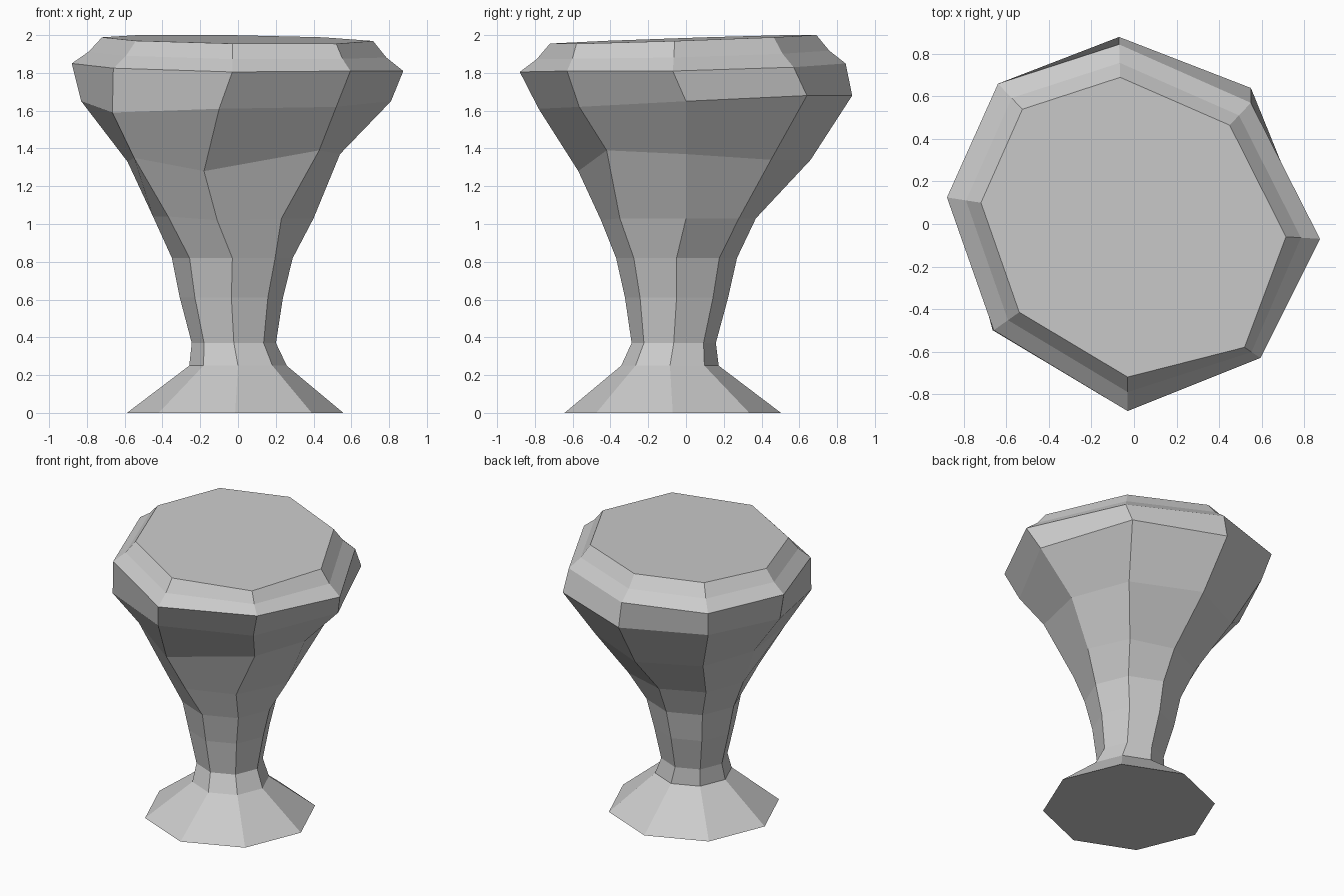
import bpy, bmesh
from math import cos, sin, pi

SIDES = 8


def octagon(cx, cy, r, z):
    return [(cx + r * cos(2 * pi * i / SIDES), cy + r * sin(2 * pi * i / SIDES), z)
            for i in range(SIDES)]


# foot and stem: regular octagons that drift slightly off axis
rings = [octagon(*p) for p in [
    (-0.015, -0.07, 0.573, 0.0),
    (0.0, -0.085, 0.258, 0.25),
    (-0.022, -0.065, 0.223, 0.37),
    (-0.035, -0.05, 0.273, 0.61),
    (-0.03, -0.05, 0.32, 0.82)]]

# bowl: hand-carved uneven sections, counter-clockwise from the right corner
lower = [(.40, 0, 1.03), (.27, .28, 1.03), (-.04, .37, 1.03), (-.33, .24, 1.03),
         (-.45, -.02, 1.04), (-.37, -.32, 1.04), (-.11, -.45, 1.02), (.23, -.35, 1.03)]
belly = [(.54, 0, 1.37), (.42, .45, 1.34), (-.05, .66, 1.34), (-.46, .46, 1.34),
         (-.585, .05, 1.33), (-.55, -.36, 1.35), (-.18, -.57, 1.28), (.43, -.42, 1.39)]
shoulder = [(.81, 0, 1.65), (.55, .64, 1.68), (-.07, .88, 1.68), (-.60, .60, 1.66),
            (-.83, .10, 1.65), (-.665, -.50, 1.59), (-.10, -.78, 1.61), (.52, -.565, 1.62)]
rim = [(.875, -.07, 1.81), (.55, .57, 1.83), (-.07, .845, 1.85), (-.64, .66, 1.85),
       (-.88, .125, 1.85), (-.66, -.50, 1.825), (-.03, -.88, 1.805), (.595, -.63, 1.81)]

# slightly tilted flat top
top_xy = [(.715, -.06), (.45, .465), (-.065, .69), (-.525, .54),
          (-.72, .10), (-.54, -.415), (-.03, -.72), (.52, -.58)]
top = [(x, y, 1.978 - 0.01 * x + 0.032 * y) for x, y in top_xy]

# concave bevel between the rim and the top
bevel = [tuple(p + (q - p) * t for p, q, t in zip(a, b, (.56, .56, .45)))
         for a, b in zip(rim, top)]
rings += [lower, belly, shoulder, rim, bevel, top]

# skin the sections into one closed solid
bm = bmesh.new()
loops = [[bm.verts.new(p) for p in ring] for ring in rings]
for a, b in zip(loops, loops[1:]):
    for i in range(SIDES):
        j = (i + 1) % SIDES
        bm.faces.new((a[i], a[j], b[j], b[i]))
bm.faces.new(loops[0][::-1])
bm.faces.new(loops[-1])
mesh = bpy.data.meshes.new("goblet_pedestal")
bm.to_mesh(mesh)
bm.free()
bpy.context.collection.objects.link(bpy.data.objects.new("goblet_pedestal", mesh))
